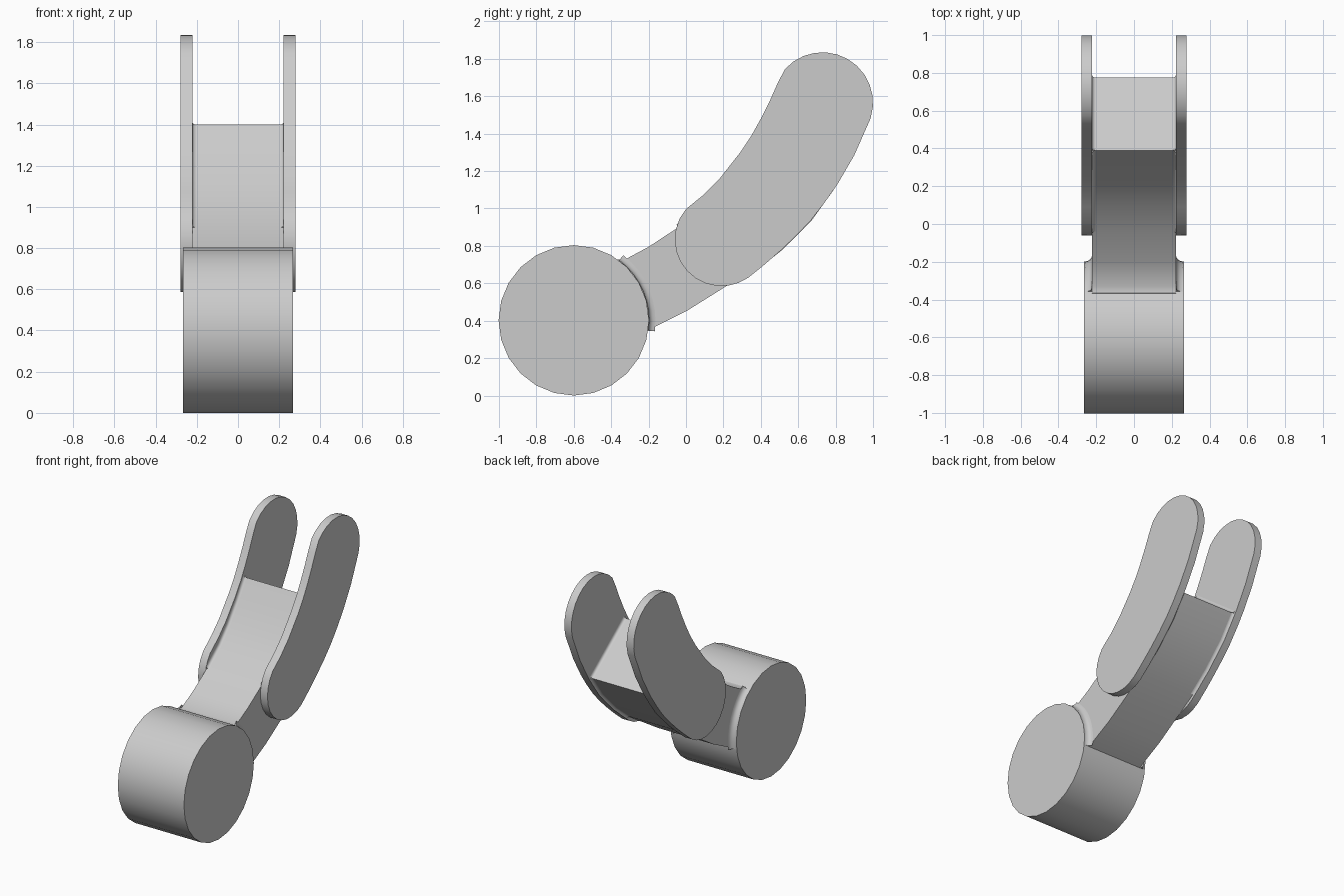
import bpy, bmesh
from math import sin, cos, radians, pi
from mathutils import Vector

old = bpy.data.objects.get("Cube")
if old:
    bpy.data.objects.remove(old, do_unlink=True)

grey = bpy.data.materials.new("plain grey")
grey.use_nodes = True
grey.diffuse_color = (0.6, 0.6, 0.6, 1)
grey.node_tree.nodes["Principled BSDF"].inputs["Base Color"].default_value = (0.6, 0.6, 0.6, 1)

ARM = 0.222            # half width of the arm
DRUM_Y, DRUM_Z, DRUM_R = -0.6, 0.402, 0.402


def finish(name, bm):
    """Turn a bmesh into a smooth shaded object with sharp edges kept."""
    bmesh.ops.recalc_face_normals(bm, faces=bm.faces[:])
    mesh = bpy.data.meshes.new(name)
    bm.to_mesh(mesh)
    bm.free()
    mesh.materials.append(grey)
    obj = bpy.data.objects.new(name, mesh)
    bpy.context.collection.objects.link(obj)
    bpy.ops.object.select_all(action='DESELECT')
    obj.select_set(True)
    bpy.context.view_layer.objects.active = obj
    bpy.ops.object.shade_smooth_by_angle(angle=radians(35))
    return obj


def slab(name, outline, x0, x1):
    """Extrude a (y, z) outline from x0 to x1."""
    bm = bmesh.new()
    face = bm.faces.new([bm.verts.new((x0, y, z)) for y, z in outline])
    new = bmesh.ops.extrude_face_region(bm, geom=[face])["geom"]
    bmesh.ops.translate(bm, vec=(x1 - x0, 0, 0),
                        verts=[v for v in new if isinstance(v, bmesh.types.BMVert)])
    return finish(name, bm)


def arc(cy, cz, r, start, end, steps):
    angles = [radians(start + (end - start) * i / steps) for i in range(steps + 1)]
    return [(cy + r * cos(a), cz + r * sin(a)) for a in angles]


def fillet(name, path, section, side, turn):
    """Sweep an (x, offset) section along a (y, z) path."""
    bm = bmesh.new()
    pts = [Vector(p) for p in path]
    rings = []
    for i, p in enumerate(pts):
        d = (pts[min(i + 1, len(pts) - 1)] - pts[max(i - 1, 0)]).normalized()
        n = Vector((-d.y, d.x)) * turn
        rings.append([bm.verts.new((side * x, p.x + n.x * o, p.y + n.y * o))
                      for x, o in section])
    k = len(section)
    for a, b in zip(rings, rings[1:]):
        for j in range(k):
            bm.faces.new((a[j], a[(j + 1) % k], b[(j + 1) % k], b[j]))
    bm.faces.new(rings[0])
    bm.faces.new(rings[-1][::-1])
    return finish(name, bm)


# Drum
slab("drum", arc(DRUM_Y, DRUM_Z, DRUM_R, 0, 345, 23), -0.266, 0.266)

# Curved arm, rooted inside the drum
top = [(-0.33, 0.725), (-0.2, 0.795), (-0.04, 0.90), (0.1, 1.015),
       (0.2, 1.125), (0.3, 1.26), (0.39, 1.40)]
bottom = [(-0.2, 0.35), (0, 0.45), (0.2, 0.575), (0.35, 0.67),
          (0.5, 0.79), (0.66, 0.95), (0.775, 1.11)]
slab("arm", [(-0.5, 0.63), (-0.365, 0.728)] + top + bottom[::-1] + [(-0.45, 0.25)],
     -ARM, ARM)

# Curved side plate outline with rounded ends
plate = (arc(0.73, 1.565, 0.27, -18, 138, 12)
         + [(0.49, 1.67), (0.45, 1.58), (0.40, 1.48), (0.35, 1.39),
            (0.29, 1.30), (0.18, 1.16), (0.09, 1.07)]
         + arc(0.19, 0.835, 0.25, 140, 305, 12)
         + [(0.42, 0.70), (0.5, 0.77), (0.59, 0.855), (0.67, 0.94),
            (0.74, 1.03), (0.81, 1.13), (0.90, 1.285)])

# Concave corner sections
quarter = [i * pi / 8 for i in range(5)]
r = 0.018
plate_corner = [(ARM - r + r * sin(t), r - r * cos(t)) for t in quarter] + [(ARM, 0)]
q = 0.035
drum_corner = [(ARM + q - q * cos(t), q - q * sin(t)) for t in quarter] + [(ARM, 0)]

for word, side in (("left", 1), ("right", -1)):
    slab(word + "_plate", plate, side * ARM, side * 0.279)
    fillet(word + "_top_fillet", top[2:], plate_corner, side, 1)
    fillet(word + "_bottom_fillet", bottom[3:], plate_corner, side, -1)
    fillet(word + "_end_fillet", [top[-1], bottom[-1]], plate_corner, side, 1)
    fillet(word + "_drum_fillet", arc(DRUM_Y, DRUM_Z, DRUM_R, -8, 53, 8),
           drum_corner, side, -1)
